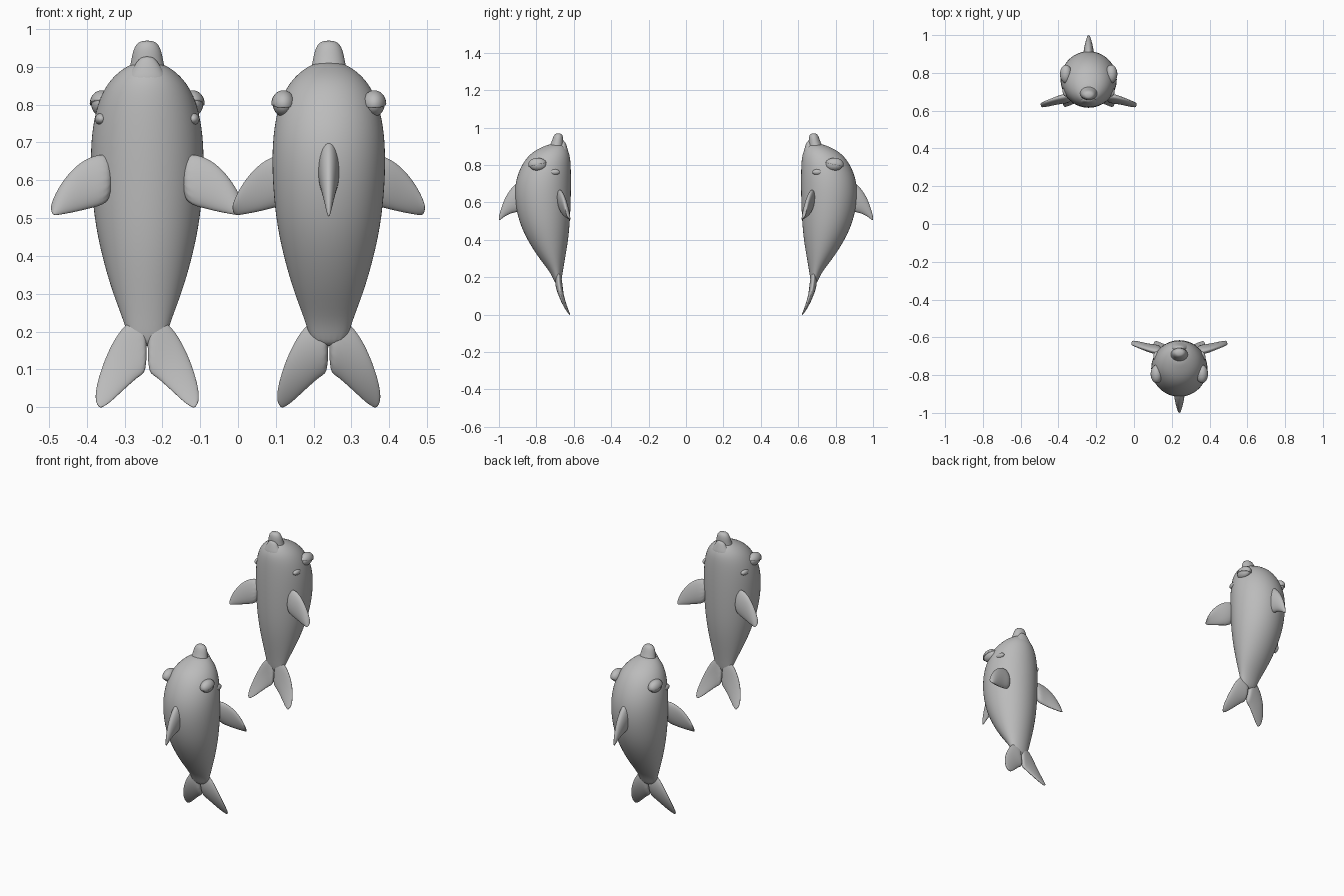
import bpy, bmesh, math
from mathutils import Vector

if "Cube" in bpy.data.objects:
    bpy.data.objects.remove(bpy.data.objects["Cube"])

grey = bpy.data.materials.new("soft_grey")
grey.use_nodes = True
GREY = (0.5, 0.5, 0.5, 1)
grey.diffuse_color = GREY
grey.node_tree.nodes["Principled BSDF"].inputs["Base Color"].default_value = GREY
OFFSET = 0.24


def place(name, bm, turned, subdivide):
    """Finish a part; the second dolphin is the first turned half round."""
    s = -1 if turned else 1
    for v in bm.verts:
        v.co = Vector((s * (v.co.x + OFFSET), s * v.co.y, v.co.z))
    bmesh.ops.recalc_face_normals(bm, faces=bm.faces)
    for f in bm.faces:
        f.smooth = True
    mesh = bpy.data.meshes.new(name)
    bm.to_mesh(mesh)
    bm.free()
    mesh.materials.append(grey)
    obj = bpy.data.objects.new(name, mesh)
    bpy.context.collection.objects.link(obj)
    if subdivide:
        obj.modifiers.new("smooth", 'SUBSURF').levels = 2
        obj.modifiers["smooth"].render_levels = 2


def loft(stations, axis, sides=16, bend=None, side=1):
    """Skin ellipses, each given by its two edge points and half thickness."""
    bm = bmesh.new()
    rings = []
    for lead, trail, thick in stations:
        a, b = Vector(lead), Vector(trail)
        ring = []
        for i in range(sides):
            t = 2 * math.pi * i / sides
            p = (a + b) / 2 + (a - b) / 2 * math.cos(t) + Vector(axis) * thick * math.sin(t)
            if bend:
                p.y += bend(p.z)
            p.x *= side
            ring.append(bm.verts.new(p))
        rings.append(ring)
    for r, q in zip(rings, rings[1:]):
        for i in range(sides):
            j = (i + 1) % sides
            bm.faces.new((r[i], r[j], q[j], q[i]))
    bm.faces.new(rings[0])
    bm.faces.new(rings[-1])
    return bm


def upright(rows):
    return loft([((0, back, z), (0, belly, z), w) for z, w, back, belly in rows], (1, 0, 0))


def ellipsoid(center, radii, cut=None):
    bm = bmesh.new()
    bmesh.ops.create_uvsphere(bm, u_segments=24, v_segments=16, radius=1)
    if cut:
        bmesh.ops.bisect_plane(bm, geom=bm.verts[:] + bm.edges[:] + bm.faces[:],
                               plane_co=(0, 0, 0), plane_no=cut, clear_inner=True)
        bmesh.ops.holes_fill(bm, edges=[e for e in bm.edges if e.is_boundary])
    for v in bm.verts:
        v.co = Vector(c + r * k for c, r, k in zip(center, radii, v.co))
    return bm


# height, half width, back depth, belly depth
BODY = [(.16, .045, -.70, -.668), (.22, .06, -.72, -.66), (.3, .093, -.787, -.645),
        (.4, .123, -.852, -.627), (.5, .144, -.898, -.617), (.62, .154, -.922, -.612),
        (.72, .152, -.915, -.611), (.8, .136, -.882, -.613), (.85, .112, -.845, -.618),
        (.88, .085, -.805, -.63), (.9, .058, -.76, -.643), (.912, .03, -.73, -.655)]
UPPER_BEAK = [(.86, .06, -.755, -.65), (.9, .046, -.73, -.655), (.93, .041, -.717, -.655),
              (.955, .034, -.709, -.657), (.97, .018, -.696, -.668)]
LOWER_BEAK = [(.85, .07, -.70, -.622), (.885, .045, -.685, -.632),
              (.91, .031, -.675, -.64), (.928, .016, -.668, -.648)]

# leading edge x, z, trailing edge x, z, half thickness
FLUKE = [(0, .245, 0, .09, .02), (.045, .232, .02, .082, .019), (.078, .198, .045, .06, .016),
         (.108, .14, .075, .033, .013), (.129, .08, .1, .01, .009),
         (.139, .03, .118, .0, .006), (.133, .006, .124, -.002, .004)]
FLIPPER = [(.09, .675, .09, .54, .026), (.145, .668, .145, .526, .023), (.19, .64, .185, .516, .018),
           (.226, .596, .22, .51, .014), (.248, .555, .24, .507, .009), (.257, .527, .25, .508, .005)]

# depth, upper z, lower z, half thickness
DORSAL = [(-.87, .73, .55, .033), (-.92, .695, .545, .027), (-.95, .655, .535, .021),
          (-.975, .61, .52, .014), (-.994, .55, .505, .007), (-1.0, .525, .502, .003)]


def tail_curve(z):
    return -.622 - .06 * (1 - (1 - min(z, .2) / .2) ** 2)


def flipper_depth(x):
    return -.668 + .04 * max(0, x - .12) / .13


for turned, who in ((False, "front_dolphin_"), (True, "rear_dolphin_")):
    place(who + "body", upright(BODY), turned, True)
    place(who + "upper_beak", upright(UPPER_BEAK), turned, True)
    place(who + "lower_beak", upright(LOWER_BEAK), turned, True)
    fin = [((0, y, top), (0, y, low), w) for y, top, low, w in DORSAL]
    place(who + "dorsal_fin", loft(fin, (1, 0, 0)), turned, True)

    for side, label in ((1, "left_"), (-1, "right_")):
        # Tail fluke, bent towards the belly
        rows = [((a, 0, b), (c, 0, d), t) for a, b, c, d, t in FLUKE]
        place(who + label + "fluke", loft(rows, (0, 1, 0), bend=tail_curve, side=side), turned, True)
        # Flipper, pitched slightly
        rows = [((a, flipper_depth(a) - .012, b), (c, flipper_depth(c) + .01, d), t)
                for a, b, c, d, t in FLIPPER]
        place(who + label + "flipper", loft(rows, (0, 1, 0), side=side), turned, True)
        # Eye, lid and mouth corner
        place(who + label + "eye", ellipsoid((side * .12, -.792, .802), (.028, .046, .033)), turned, False)
        place(who + label + "eyelid", ellipsoid((side * .12, -.793, .802), (.032, .05, .036),
                                                (0, -.3, 1)), turned, False)
        place(who + label + "mouth_corner", ellipsoid((side * .122, -.705, .762), (.016, .03, .016)),
              turned, False)
